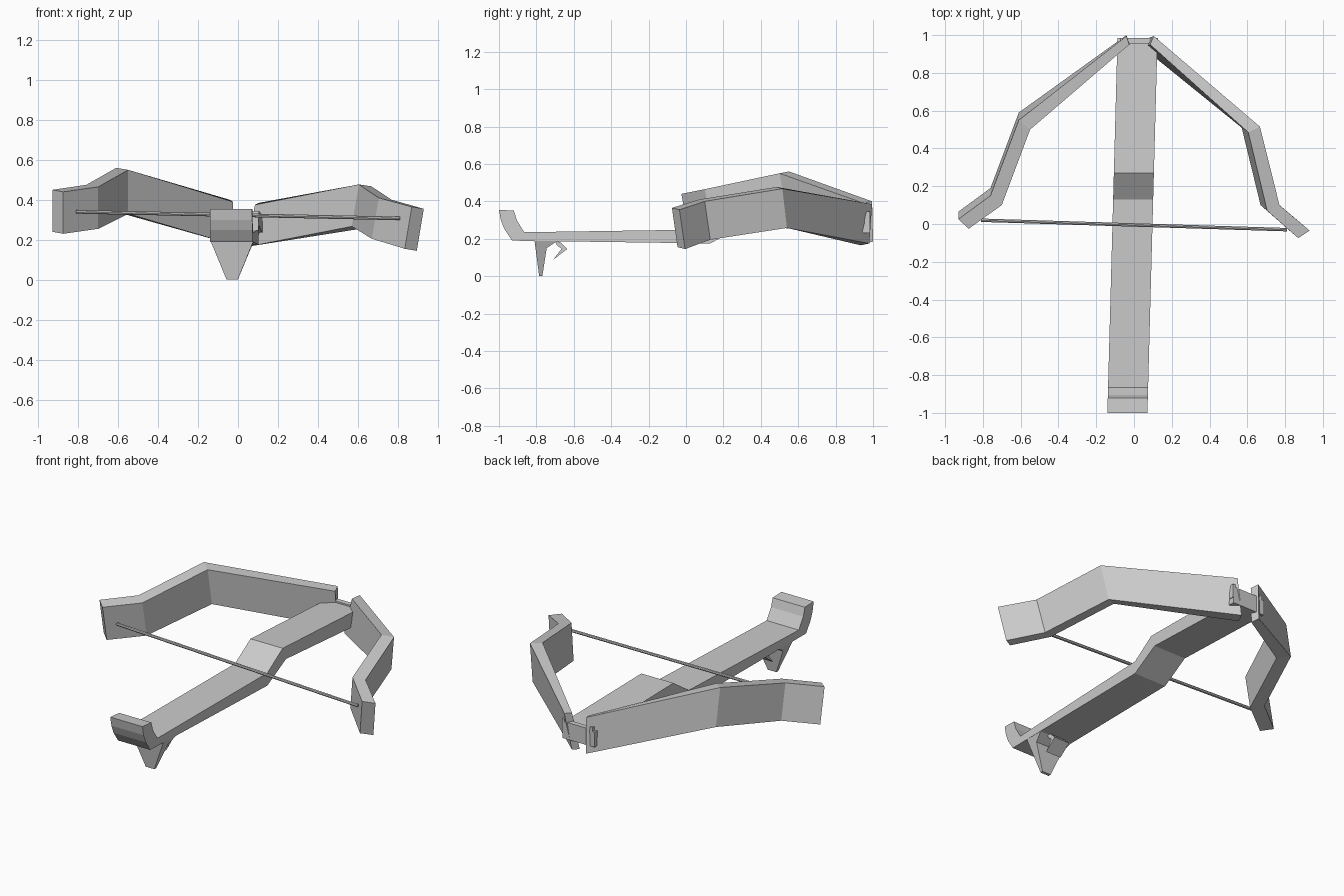
import bpy, bmesh
from mathutils import Vector

cube = bpy.data.objects.get("Cube")
if cube:
    bpy.data.objects.remove(cube, do_unlink=True)

grey = bpy.data.materials.new("plain_grey")
grey.use_nodes = True
grey.diffuse_color = (0.6, 0.6, 0.6, 1)
grey.node_tree.nodes["Principled BSDF"].inputs["Base Color"].default_value = (0.6, 0.6, 0.6, 1)


def loft(name, rings):
    """Skin a row of equal rings into a closed flat-faced solid."""
    bm = bmesh.new()
    rows = [[bm.verts.new(p) for p in ring] for ring in rings]
    n = len(rows[0])
    for a, b in zip(rows, rows[1:]):
        for i in range(n):
            j = (i + 1) % n
            bm.faces.new((a[i], a[j], b[j], b[i]))
    bm.faces.new(rows[0])
    bm.faces.new(rows[-1])
    bmesh.ops.recalc_face_normals(bm, faces=bm.faces)
    mesh = bpy.data.meshes.new(name)
    bm.to_mesh(mesh)
    bm.free()
    mesh.materials.append(grey)
    obj = bpy.data.objects.new(name, mesh)
    bpy.context.collection.objects.link(obj)
    return obj


def centre(y):
    """The stock runs very slightly askew."""
    return -0.008 + 0.027 * y


def side_extrude(name, profile, half_width):
    """Extrude a y-z profile sideways; half_width is a function of height."""
    return loft(name, [[(centre(y) + s * half_width(z), y, z) for y, z in profile]
                       for s in (-1, 1)])


def box(name, lo, hi):
    return loft(name, [[(x, lo[1], lo[2]), (x, hi[1], lo[2]), (x, hi[1], hi[2]), (x, lo[1], hi[2])]
                       for x in (lo[0], hi[0])])


# Stock: raised butt, flat bar and stepped-up front
stock = [(-1, 0.355), (-0.92, 0.35), (-0.905, 0.3), (-0.865, 0.235), (0.13, 0.25),
         (0.27, 0.345), (0.985, 0.32), (0.985, 0.23), (0.3, 0.27), (0.13, 0.175),
         (-0.93, 0.19), (-0.97, 0.25), (-0.99, 0.3)]
side_extrude("stock", stock, lambda z: 0.106)

# Tapered grip with a swept top
grip = [(-0.81, 0.19), (-0.785, 0), (-0.768, 0), (-0.745, 0.15), (-0.685, 0.19)]
side_extrude("grip", grip, lambda z: 0.028 + 0.41 * z)

# Hooked trigger
trigger = [(-0.7, 0.19), (-0.67, 0.18), (-0.635, 0.145), (-0.71, 0.088),
           (-0.665, 0.147), (-0.69, 0.165)]
side_extrude("trigger", trigger, lambda z: 0.05)


def limb(name, stations):
    """Each station: outer top, inner top, and the drop to the bottom edge."""
    rings = []
    for outer, inner, drop in stations:
        o, i, d = Vector(outer), Vector(inner), Vector(drop)
        rings.append([o, i, i + d, o + d])
    return loft(name, rings)


# Bow limbs
limb("right_limb", [
    ((-0.04, 0.995, 0.40), (-0.025, 0.95, 0.39), (0, 0.005, -0.215)),
    ((-0.61, 0.55, 0.56), (-0.55, 0.5, 0.55), (0, 0.04, -0.22)),
    ((-0.76, 0.15, 0.475), (-0.7, 0.1, 0.465), (0, 0.04, -0.21)),
    ((-0.93, 0.025, 0.45), (-0.875, -0.025, 0.44), (0, 0.04, -0.21))])
limb("left_limb", [
    ((0.105, 0.995, 0.385), (0.085, 0.95, 0.375), (-0.04, -0.015, -0.21)),
    ((0.667, 0.515, 0.468), (0.605, 0.485, 0.477), (-0.035, 0.025, -0.21)),
    ((0.77, 0.1, 0.4), (0.705, 0.07, 0.41), (-0.035, 0.03, -0.205)),
    ((0.93, -0.035, 0.355), (0.87, -0.075, 0.365), (-0.035, 0.03, -0.21))])

# Axle and clips joining the limbs at the front
box("axle", (-0.07, 0.955, 0.28), (0.115, 0.985, 0.33))
for name, x in (("right_clip", -0.075), ("left_clip", 0.11)):
    box(name, (x, 0.955, 0.265), (x + 0.018, 0.985, 0.345))

# Bowstring
a, b = Vector((-0.81, 0.02, 0.34)), Vector((0.81, -0.03, 0.307))
bpy.ops.mesh.primitive_cylinder_add(vertices=8, radius=0.009, depth=(b - a).length,
                                    location=(a + b) / 2)
string = bpy.context.object
string.name = "bowstring"
string.rotation_mode = "QUATERNION"
string.rotation_quaternion = (b - a).to_track_quat("Z", "Y")
string.data.materials.append(grey)
